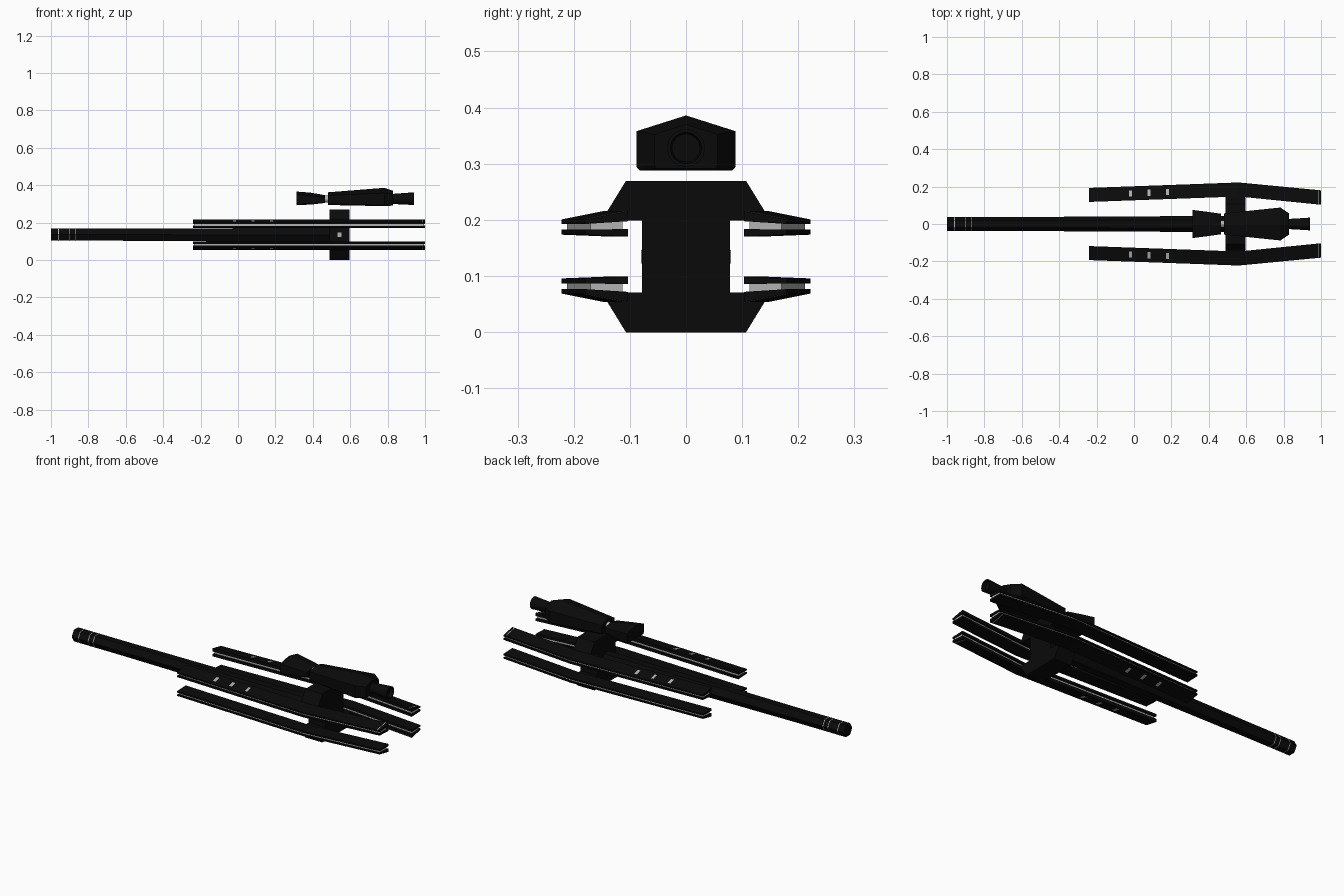
import bpy, bmesh, math

cube = bpy.data.objects.get("Cube")
if cube:
    bpy.data.objects.remove(cube, do_unlink=True)

MID = 0.1345  # height of the symmetry plane of hull and rails


def material(name, value):
    m = bpy.data.materials.new(name)
    m.use_nodes = True
    m.diffuse_color = (value, value, value, 1)
    node = m.node_tree.nodes["Principled BSDF"]
    node.inputs["Base Color"].default_value = (value, value, value, 1)
    node.inputs["Roughness"].default_value = 0.8
    return m


BLACK = material("hull black", 0.003)
GREY = material("light grey", 0.45)


def loft(name, sections, mat):
    """Skin a list of equal-length point rings and cap both ends."""
    bm = bmesh.new()
    rings = [[bm.verts.new(p) for p in s] for s in sections]
    n = len(rings[0])
    for a, b in zip(rings, rings[1:]):
        for i in range(n):
            j = (i + 1) % n
            bm.faces.new((a[i], a[j], b[j], b[i]))
    bm.faces.new(rings[0])
    bm.faces.new(rings[-1])
    bmesh.ops.recalc_face_normals(bm, faces=bm.faces)
    mesh = bpy.data.meshes.new(name)
    bm.to_mesh(mesh)
    bm.free()
    mesh.materials.append(mat)
    obj = bpy.data.objects.new(name, mesh)
    bpy.context.collection.objects.link(obj)
    return obj


def disc(x, r, z, sides):
    steps = [2 * math.pi * i / sides for i in range(sides)]
    return [(x, r * math.cos(a), z + r * math.sin(a)) for a in steps]


# Long hexagonal barrel with thin grey bands near the muzzle
loft("barrel", [disc(-1, 0.037, MID + 0.001, 6), disc(-0.7, 0.037, MID + 0.001, 6),
                disc(0.04, 0.041, MID, 6), disc(0.5, 0.043, MID, 6)], BLACK)
for i, x in enumerate((-0.96, -0.90, -0.87)):
    loft(f"muzzle_band_{i + 1}", [disc(x + d, 0.0376, MID + 0.001, 6)
                                  for d in (-0.002, 0.002)], GREY)

# Central hub: I-shaped plate across the hull
quarter = [(0.107, 0.135), (0.142, 0.078), (0.16, 0.07), (0.16, 0.064), (0.078, 0.064)]
right = quarter + [(y, -z) for y, z in reversed(quarter)]
outline = right + [(-y, z) for y, z in reversed(right)]
loft("hub", [[(x, y, MID + z) for y, z in outline] for x in (0.49, 0.595)], BLACK)

# Rails: plan outline as (x, inner y, outer y)
PLAN = [(-0.24, 0.118, 0.193), (0.56, 0.147, 0.222), (1.0, 0.103, 0.18)]


def rail_edges(x):
    for (x0, i0, o0), (x1, i1, o1) in zip(PLAN, PLAN[1:]):
        if x <= x1:
            t = (x - x0) / (x1 - x0)
            return i0 + t * (i1 - i0), o0 + t * (o1 - o0)


def rail_part(name, xs, heights, mat, sy, sz, inset=0.0):
    """heights: inner low, inner high, outer high, outer low above MID."""
    il, ih, oh, ol = heights
    sections = []
    for x in xs:
        a, b = rail_edges(x)
        a, b = a + inset, b - inset
        pts = [(a, il), (a, ih), (b, oh), (b, ol)]
        sections.append([(x, sy * y, MID + sz * z) for y, z in pts])
    loft(name, sections, mat)


for sy, side in ((1, "back"), (-1, "front")):
    for sz, level in ((1, "upper"), (-1, "lower")):
        tag = f"{side}_{level}"
        span = (-0.24, 0.56, 1.0)
        rail_part(f"rail_outer_plate_{tag}", span, (0.063, 0.081, 0.066, 0.058),
                  BLACK, sy, sz)
        rail_part(f"rail_inner_plate_{tag}", span, (0.036, 0.049, 0.048, 0.039),
                  BLACK, sy, sz)
        rail_part(f"rail_core_{tag}", (-0.235, 0.56, 0.995),
                  (0.048, 0.064, 0.059, 0.047), GREY, sy, sz, 0.01)
        # Small lit panels and an end stripe on the sloping face
        for i, x in enumerate((-0.02, 0.08, 0.18)):
            rail_part(f"rail_light_{i + 1}_{tag}", (x - 0.008, x + 0.008),
                      (0.074, 0.0785, 0.0703, 0.066), GREY, sy, sz, 0.021)
        rail_part(f"rail_end_stripe_{tag}", (0.983, 0.987),
                  (0.078, 0.0816, 0.0666, 0.064), GREY, sy, sz)
    # Hub window
    loft(f"hub_window_{side}", [[(x, sy * y, MID + z) for y, z in
                                 ((0.076, -0.012), (0.08, -0.012), (0.08, 0.012), (0.076, 0.012))]
                                for x in (0.533, 0.553)], GREY)


def pod_section(x, w, low, shoulder, top):
    c = w * 0.94
    return [(x, 0, top), (x, w, shoulder), (x, w, low + 0.006), (x, c, low),
            (x, -c, low), (x, -w, low + 0.006), (x, -w, shoulder)]


# Pod above the hub: nose, neck, faceted body and tail tube
loft("pod_nose", [pod_section(0.313, 0.075, 0.294, 0.35, 0.366),
                  pod_section(0.388, 0.066, 0.296, 0.343, 0.36),
                  pod_section(0.464, 0.055, 0.305, 0.335, 0.347)], BLACK)
loft("pod_neck", [disc(0.46, 0.018, 0.326, 12), disc(0.49, 0.018, 0.326, 12)], GREY)
loft("pod_body", [pod_section(0.482, 0.057, 0.294, 0.345, 0.362),
                  pod_section(0.783, 0.088, 0.288, 0.358, 0.386),
                  pod_section(0.83, 0.056, 0.291, 0.352, 0.37)], BLACK)
tail = loft("pod_tail_tube", [disc(0.82, 0.027, 0.326, 16), disc(0.86, 0.029, 0.327, 16),
                              disc(0.94, 0.034, 0.328, 16), disc(0.94, 0.028, 0.328, 16),
                              disc(0.92, 0.025, 0.328, 16)], BLACK)
bpy.ops.object.select_all(action="DESELECT")
tail.select_set(True)
bpy.context.view_layer.objects.active = tail
bpy.ops.object.shade_smooth_by_angle()
